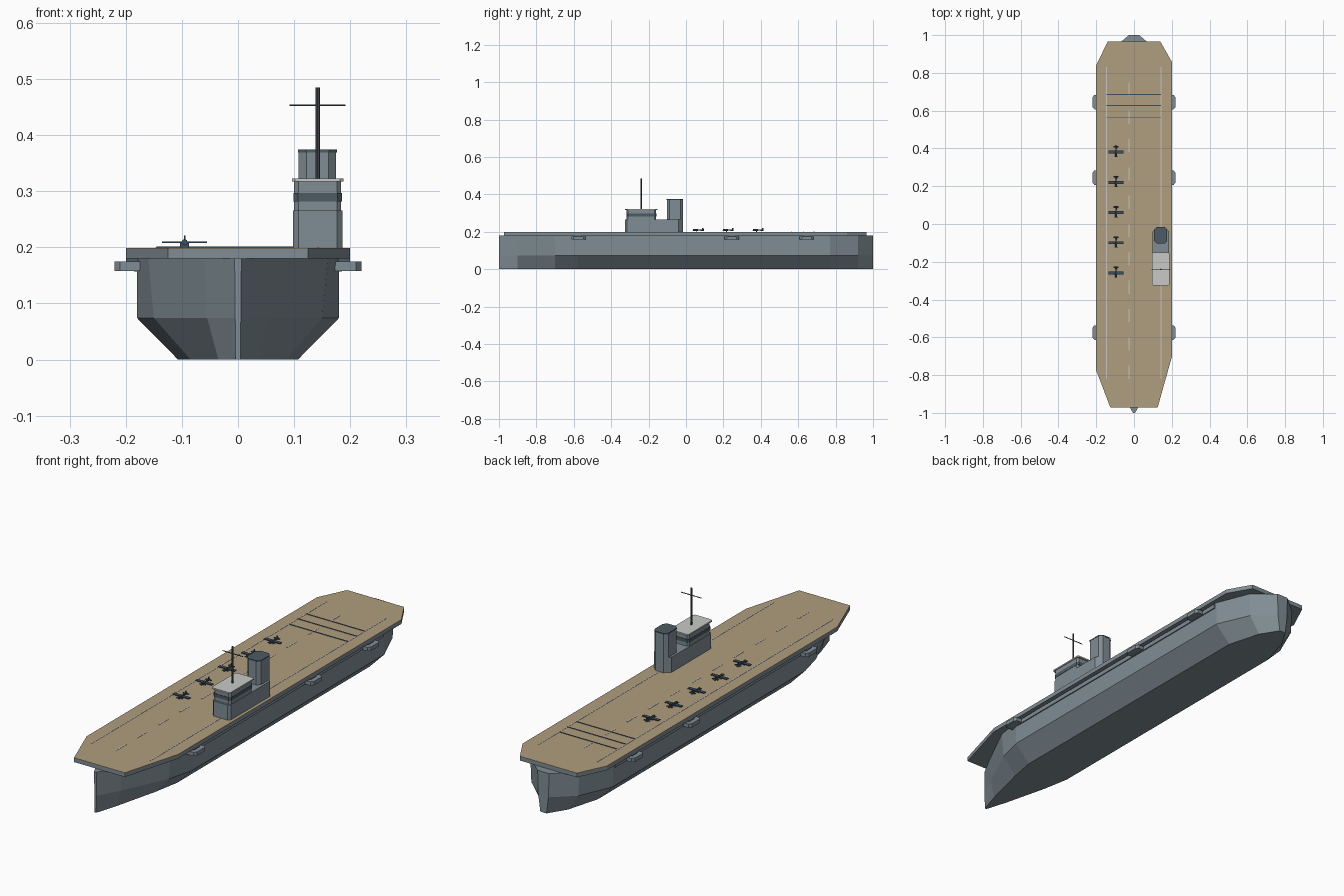
import bpy, bmesh, math
from mathutils import Matrix

if "Cube" in bpy.data.objects:
    bpy.data.objects.remove(bpy.data.objects["Cube"])

def mat(name, r, g, b):
    m = bpy.data.materials.new(name)
    m.diffuse_color = (r, g, b, 1)
    m.use_nodes = True
    m.node_tree.nodes["Principled BSDF"].inputs["Base Color"].default_value = m.diffuse_color
    return m

GREY = mat("hull grey", .216, .268, .300)
TAN = mat("deck tan", .434, .342, .210)
NAVY = mat("aircraft navy", .045, .082, .120)
DARK = mat("dark grey", .075, .105, .122)
PALE = mat("pale grey", .58, .59, .57)
MAST = mat("mast grey", .06, .07, .075)

def finish(name, bm, material):
    bmesh.ops.recalc_face_normals(bm, faces=bm.faces)
    me = bpy.data.meshes.new(name)
    bm.to_mesh(me)
    bm.free()
    me.materials.append(material)
    ob = bpy.data.objects.new(name, me)
    bpy.context.collection.objects.link(ob)
    return ob

def loft(name, rings, material):
    """Skin a list of equal-length closed rings and cap both ends."""
    bm = bmesh.new()
    vs = [[bm.verts.new(p) for p in ring] for ring in rings]
    n = len(vs[0])
    for a, b in zip(vs, vs[1:]):
        for i in range(n):
            j = (i + 1) % n
            bm.faces.new((a[i], a[j], b[j], b[i]))
    bm.faces.new(vs[0])
    bm.faces.new(vs[-1])
    return finish(name, bm, material)

def prism(name, outline, z0, z1, material):
    return loft(name, [[(x, y, z) for x, y in outline] for z in (z0, z1)], material)

def chamfered(x0, x1, y0, y1, c):
    return [(x0 + c, y0), (x1 - c, y0), (x1, y0 + c), (x1, y1 - c),
            (x1 - c, y1), (x0 + c, y1), (x0, y1 - c), (x0, y0 + c)]

def box(name, x0, x1, y0, y1, z0, z1, material):
    return prism(name, [(x0, y0), (x1, y0), (x1, y1), (x0, y1)], z0, z1, material)

def rod(name, loc, r, length, axis, material, sides=8, r2=None):
    bm = bmesh.new()
    rot = {'X': Matrix.Rotation(math.pi / 2, 4, 'Y'),
           'Y': Matrix.Rotation(math.pi / 2, 4, 'X'), 'Z': Matrix()}[axis]
    bmesh.ops.create_cone(bm, cap_ends=True, segments=sides, radius1=r,
                          radius2=r if r2 is None else r2, depth=length,
                          matrix=Matrix.Translation(loc) @ rot)
    return finish(name, bm, material)

# Hull: stations of (y, bottom half width, knuckle half width, top half width)
stations = [(-1, .004, .005, .006), (-.9, .035, .055, .06), (-.7, .085, .15, .16),
            (-.58, .107, .18, .18), (.77, .107, .18, .18),
            (.92, .065, .115, .12), (1, .015, .025, .028)]
rings = []
for y, b, k, t in stations:
    half = [(b, 0), (k, .074), (t, .18)]
    rings.append([(x, y, z) for x, z in half] + [(-x, y, z) for x, z in reversed(half)])
loft("hull", rings, GREY)

# Flight deck slab and planked surface
deck = [(-.125, -.972), (.125, -.972), (.2, -.705), (.2, .86),
        (.14, .965), (-.14, .965), (-.2, .84), (-.2, -.775)]
prism("deck_slab", deck, .18, .197, GREY)
prism("deck_surface", deck, .197, .199, TAN)

# Side galleries, gun platforms and guns
for s, side in ((-1, "left"), (1, "right")):
    xs = sorted((s * .17, s * .185))
    box("gallery_" + side, xs[0], xs[1], -.56, .76, .157, .176, GREY)
    for i, y in enumerate((-.575, .245, .645)):
        o = [(s * .16, y - .038), (s * .21, y - .038), (s * .22, y - .026),
             (s * .22, y + .026), (s * .21, y + .038), (s * .16, y + .038)]
        prism(f"gun_platform_{side}_{i}", o, .158, .175, GREY)
        gx = sorted((s * .178, s * .2))
        box(f"gun_{side}_{i}", gx[0], gx[1], y - .02, y + .02, .175, .1805, DARK)

# Deck markings: side lines, centre dashes, arresting wires
for x in (-.145, .143):
    box("side_line", x - .002, x + .002, -.82, .83, .199, .2, PALE)
for i in range(11):
    y = -.82 + i * .15
    box("centre_dash", -.028, -.023, y, y + .07, .199, .2, PALE)
for y in (.565, .627, .685):
    box("arresting_wire", -.145, .143, y - .002, y + .002, .199, .201, NAVY)

# Island
prism("island_base", chamfered(.098, .186, -.325, -.03, .01), .198, .266, GREY)
prism("bridge", chamfered(.1, .184, -.317, -.16, .008), .266, .317, GREY)
prism("bridge_windows", chamfered(.0985, .1855, -.319, -.158, .008), .282, .297, DARK)
prism("bridge_roof", chamfered(.096, .188, -.325, -.152, .006), .317, .323, PALE)
prism("funnel", chamfered(.108, .175, -.102, -.016, .014), .198, .369, GREY)
prism("funnel_cap", chamfered(.107, .176, -.103, -.015, .014), .369, .374, DARK)
rod("mast", (.142, -.24, .403), .004, .164, 'Z', MAST)
rod("yardarm", (.142, -.24, .453), .0018, .1, 'X', MAST, 6)

# Parked aircraft, noses to the bow
for i in range(5):
    x, y, z = -.095, .385 - i * .16, .209
    n = f"aircraft_{i}_"
    rod(n + "nose", (x, y - .014, z), .0055, .026, 'Y', NAVY)
    rod(n + "tail_body", (x, y + .0145, z), .0055, .031, 'Y', NAVY, 8, .002)
    box(n + "wing", x - .04, x + .04, y - .012, y + .003, z - .0015, z + .0015, NAVY)
    box(n + "tailplane", x - .014, x + .014, y + .021, y + .029, z - .001, z + .001, NAVY)
    box(n + "fin", x - .001, x + .001, y + .021, y + .029, z, z + .012, NAVY)
    box(n + "propeller", x - .009, x + .009, y - .0295, y - .0275, z - .001, z + .001, NAVY)
    box(n + "wheels", x - .008, x + .008, y - .01, y - .006, .199, z, NAVY)
